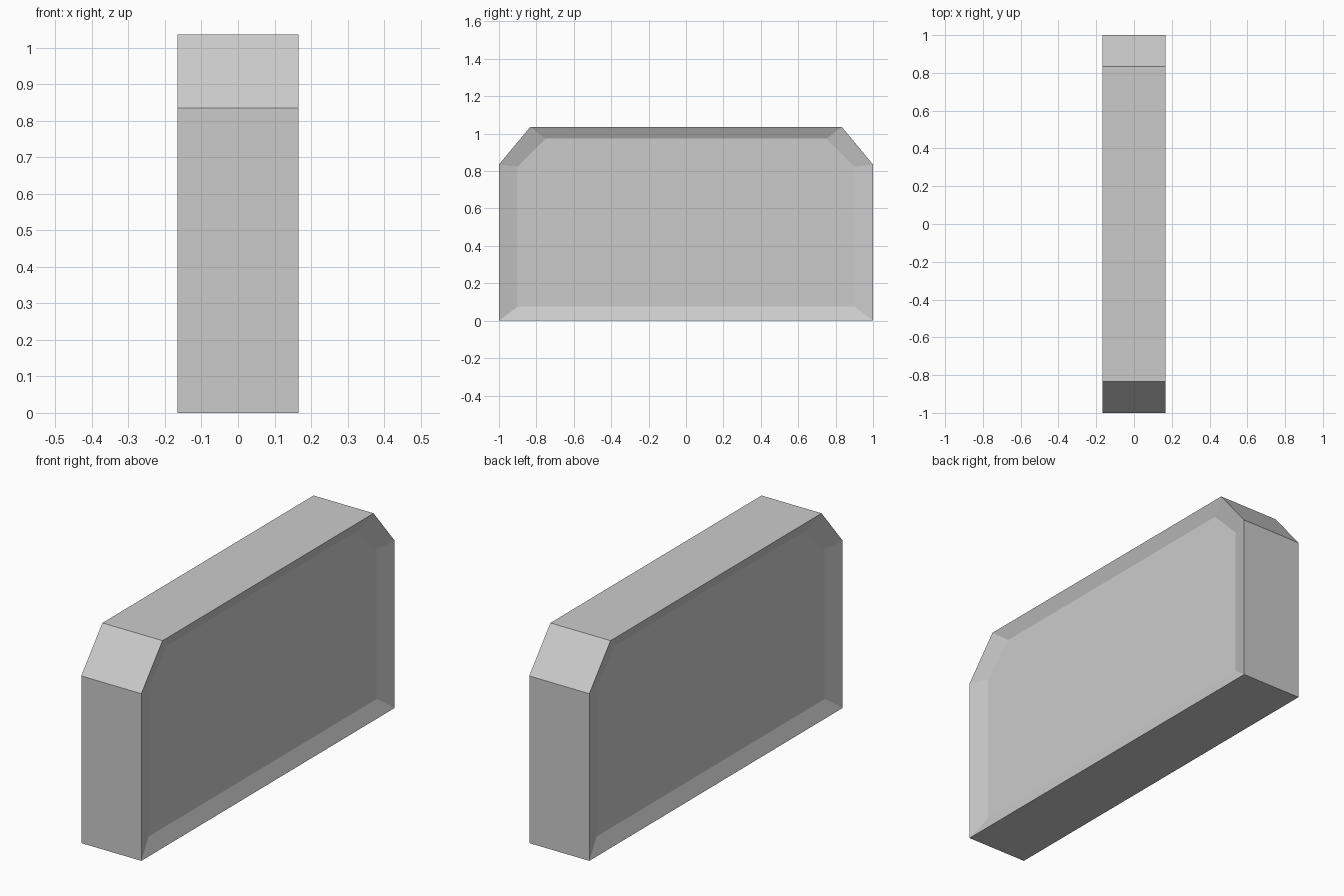
import bpy, bmesh

if "Cube" in bpy.data.objects:
    bpy.data.objects.remove(bpy.data.objects["Cube"])

HALF_WIDTH, DEPTH = 0.166, 0.03


def mirrored(half):
    # Complete a right-hand (y, z) half profile, ordered bottom to top
    return half + [(-y, z) for y, z in reversed(half)]


outer = mirrored([(1.0, 0.0), (1.0, 0.835), (0.833, 1.036)])
inner = mirrored([(0.9, 0.075), (0.9, 0.823), (0.752, 0.973)])

bm = bmesh.new()


def ring(profile, x):
    return [bm.verts.new((x, y, z)) for y, z in profile]


def bridge(a, b):
    n = len(a)
    for i in range(n):
        j = (i + 1) % n
        bm.faces.new((a[i], a[j], b[j], b[i]))


# Sunken panel, sloped border, outer shell, then the same on the other side
rings = [ring(inner, HALF_WIDTH - DEPTH), ring(outer, HALF_WIDTH),
         ring(outer, -HALF_WIDTH), ring(inner, DEPTH - HALF_WIDTH)]
for a, b in zip(rings, rings[1:]):
    bridge(a, b)
bm.faces.new(rings[0])
bm.faces.new(rings[-1])
bmesh.ops.recalc_face_normals(bm, faces=bm.faces)

mesh = bpy.data.meshes.new("chamfered_slab")
bm.to_mesh(mesh)
bm.free()
slab = bpy.data.objects.new("chamfered_slab", mesh)
bpy.context.collection.objects.link(slab)
